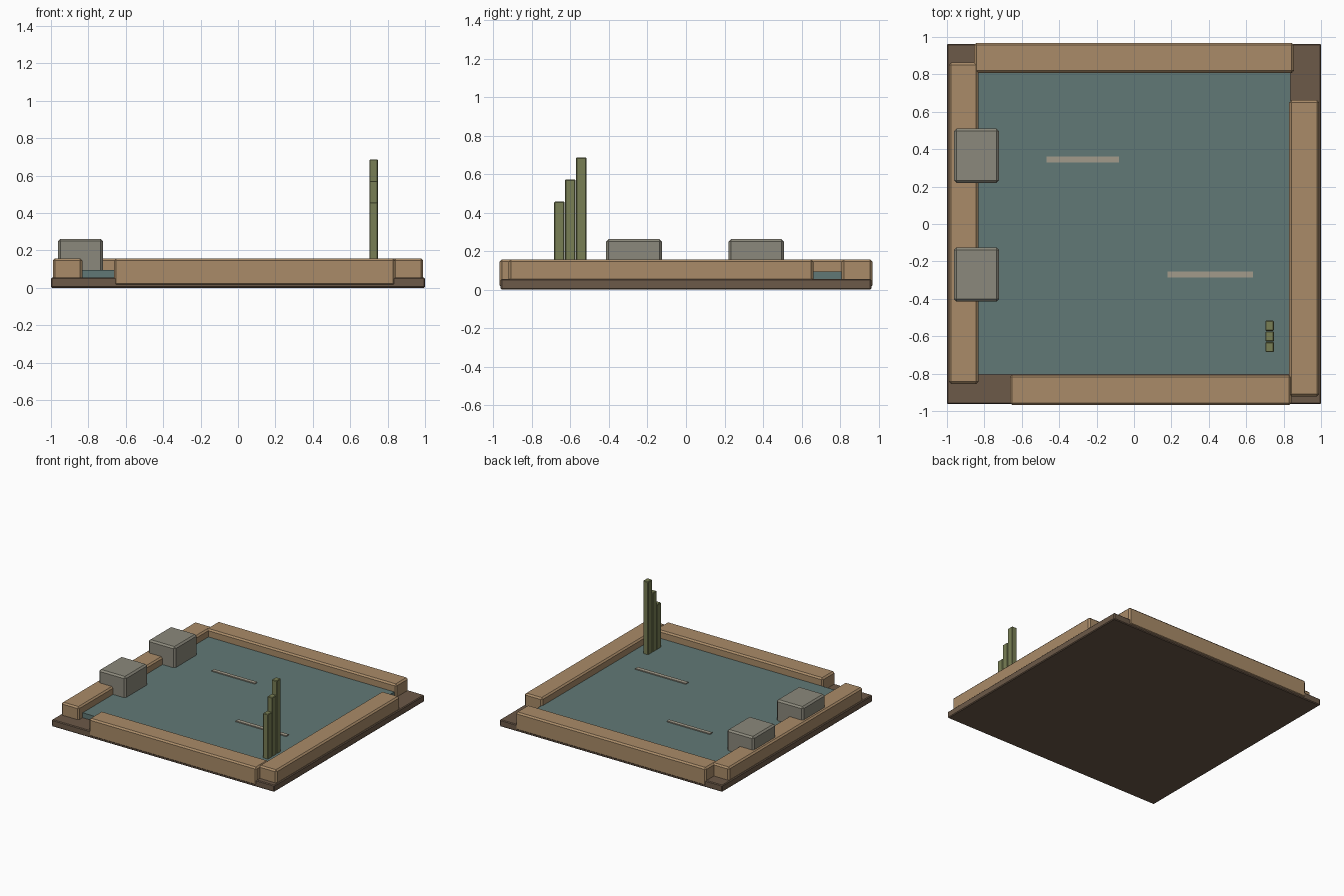
import bpy

if "Cube" in bpy.data.objects:
    bpy.data.objects.remove(bpy.data.objects["Cube"])


def material(name, rgb):
    m = bpy.data.materials.new(name)
    m.diffuse_color = (*rgb, 1)
    m.use_nodes = True
    m.node_tree.nodes["Principled BSDF"].inputs["Base Color"].default_value = m.diffuse_color
    return m


EARTH = material("earth", (0.15, 0.10, 0.065))
TIMBER = material("timber", (0.40, 0.26, 0.14))
WATER = material("water", (0.12, 0.19, 0.18))
STONE = material("stone", (0.26, 0.25, 0.20))
REED = material("reed", (0.19, 0.21, 0.09))
RIPPLE = material("ripple", (0.36, 0.33, 0.26))


def box(name, x, y, z, mat, bevel=0.0):
    """Flat-shaded box from (min, max) ranges, with optional chamfered edges."""
    spans = (x, y, z)
    bpy.ops.mesh.primitive_cube_add(size=1, location=[(a + b) / 2 for a, b in spans])
    ob = bpy.context.object
    ob.name = name
    ob.scale = [b - a for a, b in spans]
    bpy.ops.object.transform_apply(location=False, rotation=False, scale=True)
    ob.data.materials.append(mat)
    if bevel:
        mod = ob.modifiers.new("chamfer", 'BEVEL')
        mod.width = bevel
        mod.segments = 1
    return ob


# Ground slab and water
box("base_slab", (-1, 1), (-0.963, 0.963), (0, 0.055), EARTH, 0.006)
box("water", (-0.838, 0.838), (-0.805, 0.81), (0.04, 0.095), WATER)

# Four uneven rim beams
RIM_Z = (0.01, 0.157)
box("front_rim", (-0.663, 0.842), (-0.968, -0.806), RIM_Z, TIMBER, 0.012)
box("back_rim", (-0.855, 0.855), (0.808, 0.968), RIM_Z, TIMBER, 0.012)
box("left_rim", (-0.99, -0.832), (-0.855, 0.863), RIM_Z, TIMBER, 0.012)
box("right_rim", (0.83, 0.99), (-0.922, 0.662), RIM_Z, TIMBER, 0.012)

# Two stones sitting over the left rim
for i, y in enumerate((-0.27, 0.365)):
    box(f"stone_{i + 1}", (-0.962, -0.722), (y - 0.145, y + 0.145), (0.08, 0.262), STONE, 0.013)

# Row of reeds stepping up in height
for i, top in enumerate((0.457, 0.572, 0.686)):
    y = -0.658 + i * 0.057
    box(f"reed_{i + 1}", (0.703, 0.748), (y - 0.027, y + 0.027), (0.085, top), REED, 0.004)

# Thin ripple strips on the water
box("ripple_back", (-0.467, -0.08), (0.33, 0.36), (0.09, 0.103), RIPPLE)
box("ripple_front", (0.18, 0.635), (-0.287, -0.255), (0.09, 0.103), RIPPLE)
